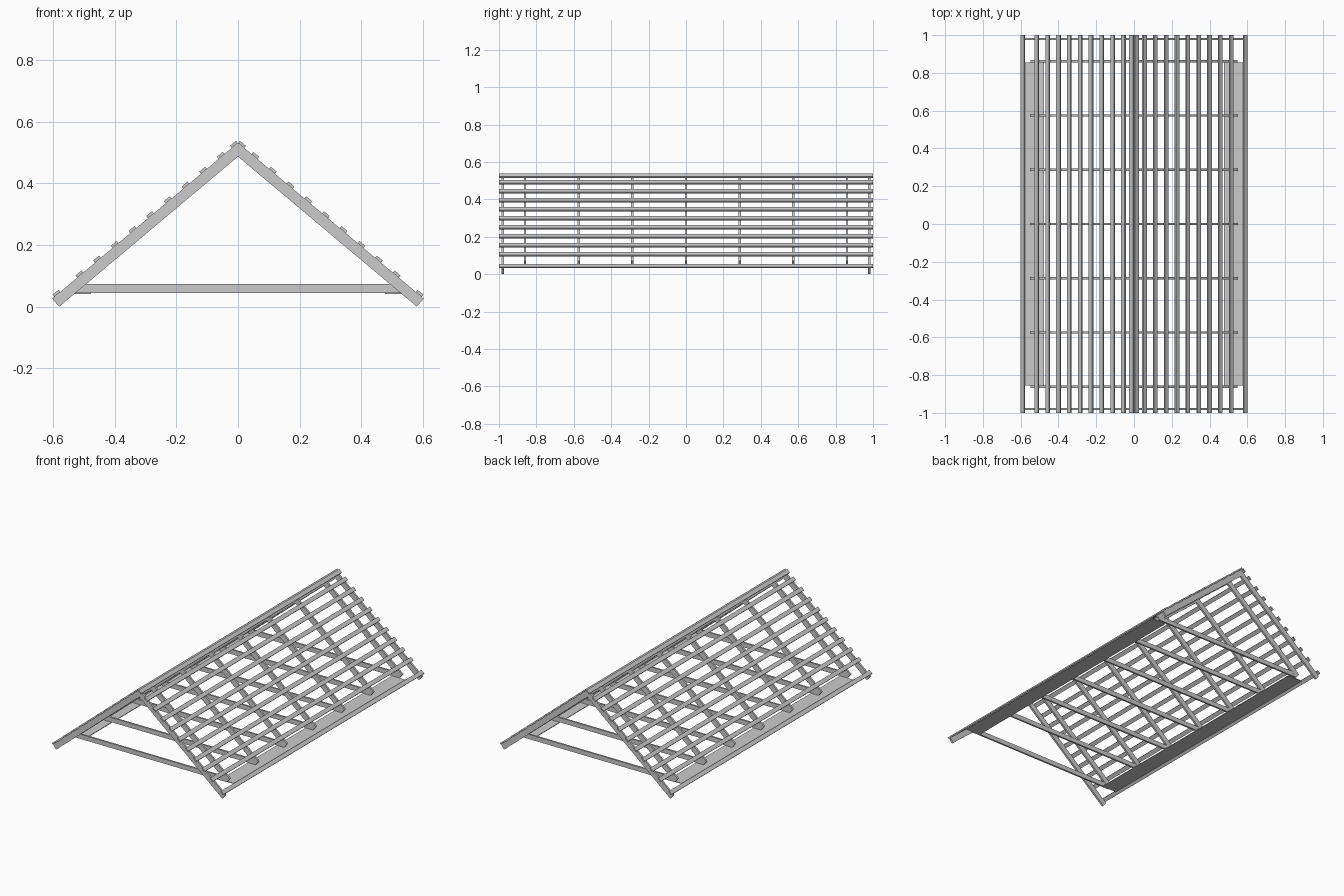
import bpy
from math import sin, cos, tan, radians

if "Cube" in bpy.data.objects:
    bpy.data.objects.remove(bpy.data.objects["Cube"])

A = radians(40)           # roof pitch
S, C = sin(A), cos(A)
RAFTER_T = 0.0345         # rafter depth, square to the slope
APEX = 0.487 + RAFTER_T / C   # top of rafters at the ridge
W = 0.012                 # timber width along y


def prism(name, profile, y, width):
    """Extrude an (x, z) outline along y, centred on y."""
    n = len(profile)
    verts = [(x, y - width / 2, z) for x, z in profile]
    verts += [(x, y + width / 2, z) for x, z in profile]
    faces = [tuple(range(n)), tuple(range(2 * n - 1, n - 1, -1))]
    faces += [(i, i + n, (i + 1) % n + n, (i + 1) % n) for i in range(n)]
    me = bpy.data.meshes.new(name)
    me.from_pydata(verts, [], faces)
    # consistent outward normals
    import bmesh
    bm = bmesh.new()
    bm.from_mesh(me)
    bmesh.ops.recalc_face_normals(bm, faces=bm.faces)
    bm.to_mesh(me)
    bm.free()
    ob = bpy.data.objects.new(name, me)
    bpy.context.collection.objects.link(ob)
    return ob


def both_sides(name, profile, y, width):
    for side, sx in (("right", 1), ("left", -1)):
        prism(f"{name}_{side}", [(sx * x, z) for x, z in profile], y, width)


def rafter(name, foot_x, y):
    """Mitred at the ridge, cut square to the slope at the foot."""
    foot_z = 0.487 - foot_x * tan(A)
    both_sides(name, [(0, 0.487), (foot_x, foot_z),
                      (foot_x + RAFTER_T * S, foot_z + RAFTER_T * C),
                      (0, APEX)], y, W)


def batten(name, s, width=0.025, thick=0.009):
    """Strip lying on the slope at distance s down from the ridge."""
    def pt(d, h):
        return (d * C + h * S, APEX - d * S + h * C)
    a, b = s - width / 2, s + width / 2
    both_sides(name, [pt(a, 0), pt(b, 0), pt(b, thick), pt(a, thick)], 0, 2.0)


# long gable rafters at both ends
for y in (-0.98, 0.98):
    rafter("gable_rafter", 0.58, y)

# seven trusses: short rafters with a tie beam
for i in range(-3, 4):
    y = i * 0.287
    rafter("truss_rafter", 0.527, y)
    prism("tie_beam", [(-0.527, 0.045), (0.527, 0.045),
                       (0.527, 0.074), (-0.527, 0.074)], y, W - 0.001)

# flat wall plates under the truss feet
both_sides("wall_plate", [(0.476, 0.041), (0.577, 0.041),
                          (0.577, 0.045), (0.476, 0.045)], 0, 1.712)

# ridge, field and eave battens
batten("ridge_batten", 0.0135)
for k in range(9):
    batten("batten", (0.053 + 0.0573 * k) / C)
batten("eave_batten", 0.765)
